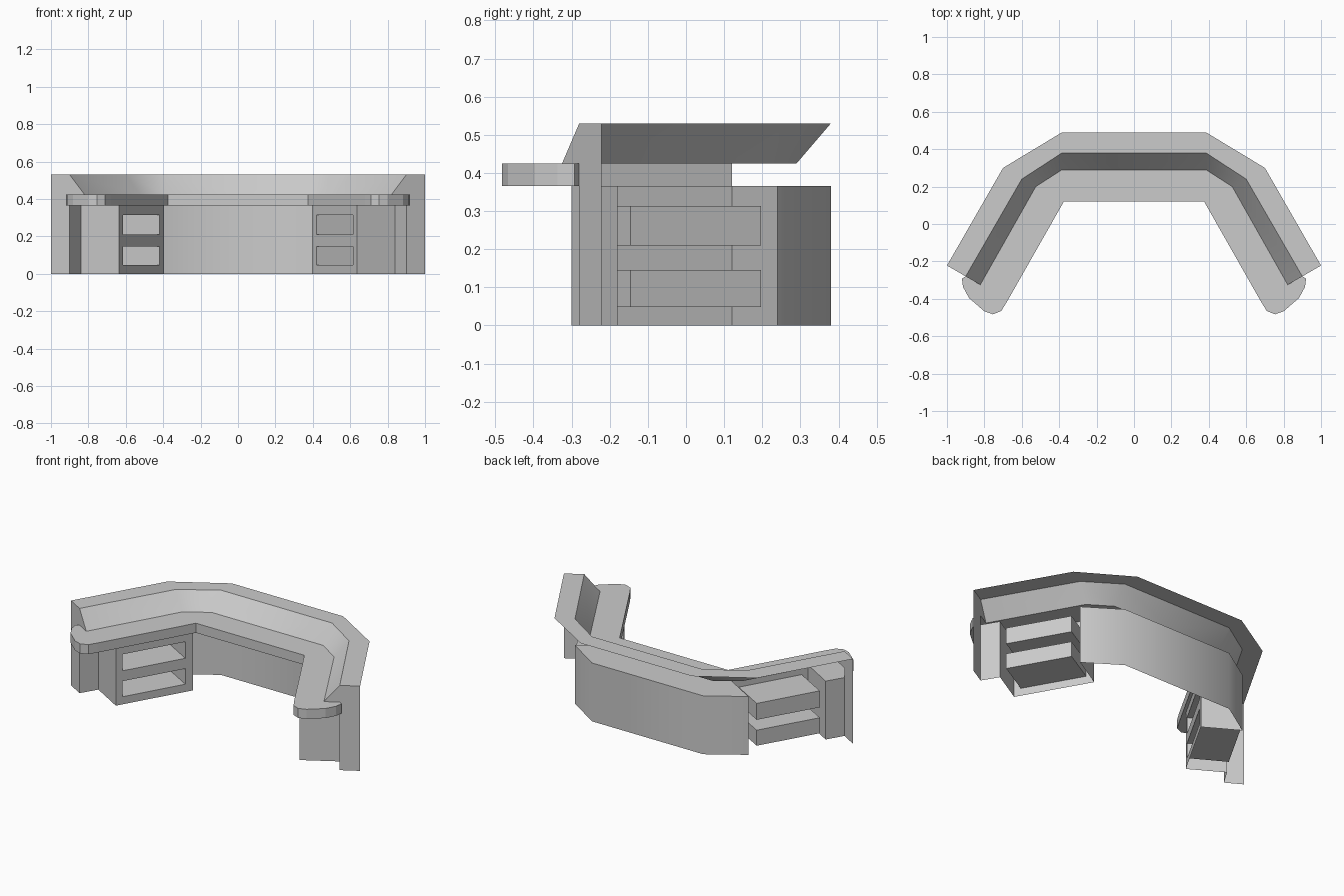
import bpy, math

if "Cube" in bpy.data.objects:
    bpy.data.objects.remove(bpy.data.objects["Cube"])

TOP, DESK, UNDER = 0.53, 0.425, 0.365

# Plan paths for the right half, from the centre line out to the arm end
OUTER = [(0, .49), (.385, .49), (.70, .30), (1.0, -.222)]
RIM = [(0, .38), (.385, .38), (.60, .24), (.90, -.28)]
SLOPE_FOOT = [(0, .29), (.385, .29), (.525, .20), (.822, -.325)]
ARM_END = [(.68, -.417), (.71, -.465), (.754, -.483), (.80, -.467), (.882, -.396),
           (.914, -.337), (.92, -.292), (.90, -.28)]
EDGE = [(0, .12), (.375, .12)] + ARM_END
UNIT_A, UNIT_B = (.635, -.30), (.395, .12)      # pedestal front, end to knee side
UNIT_END, KNEE_BACK = (.84, -.18), (.60, .24)


def build(name, verts, faces, smooth=False):
    """Make a half mesh and mirror it across x."""
    me = bpy.data.meshes.new(name)
    me.from_pydata(verts, [], faces)
    ob = bpy.data.objects.new(name, me)
    bpy.context.collection.objects.link(ob)
    m = ob.modifiers.new("Mirror", 'MIRROR')
    m.use_axis[0] = True
    m.merge_threshold = 0.0005
    if smooth:
        bpy.ops.object.select_all(action='DESELECT')
        ob.select_set(True)
        bpy.context.view_layer.objects.active = ob
        bpy.ops.object.modifier_apply(modifier="Mirror")
        bpy.ops.object.shade_smooth_by_angle(angle=math.radians(36))
    return ob


def strip(name, a, za, b, zb, smooth=False):
    """Quads joining two matching plan paths at two heights."""
    n = len(a)
    verts = [(x, y, za) for x, y in a] + [(x, y, zb) for x, y in b]
    return build(name, verts, [(i, i + 1, n + i + 1, n + i) for i in range(n - 1)], smooth)


def sheet(name, pts, z):
    """Flat horizontal panel."""
    return build(name, [(x, y, z) for x, y in pts], [tuple(range(len(pts)))])


# Raised counter ledge and its sloping inner face
strip("counter_ledge", RIM, TOP, OUTER, TOP)
strip("counter_slope", SLOPE_FOOT, DESK, RIM, TOP, True)
build("slope_end_cap", [(*SLOPE_FOOT[3], DESK), (*RIM[3], DESK), (*RIM[3], TOP)], [(0, 1, 2)])
strip("arm_end_panel", [RIM[3], OUTER[3]], 0, [RIM[3], OUTER[3]], TOP)

# Worktop with rounded ends, its front lip and its undersides
sheet("worktop", EDGE + SLOPE_FOOT[::-1], DESK)
strip("worktop_lip", EDGE, UNDER, EDGE, DESK)
sheet("knee_space_soffit", [EDGE[0], RIM[0], RIM[1], KNEE_BACK, UNIT_B, EDGE[1]], UNDER)
sheet("arm_overhang_soffit", [EDGE[1], UNIT_B, UNIT_A, UNIT_END] + ARM_END[::-1], UNDER)

# Vertical panels around the knee space and pedestal
strip("knee_wall", RIM[:3], 0, RIM[:3], UNDER, True)
knee = [KNEE_BACK, UNIT_B]
strip("pedestal_knee_side", knee, 0, knee, UNDER)
end = [UNIT_A, UNIT_END, RIM[3]]
strip("pedestal_end_side", end, 0, end, UNDER)


def unit_point(s, d, z):
    """Point on the pedestal: s along its front, d inward depth."""
    x = UNIT_A[0] + (UNIT_B[0] - UNIT_A[0]) * s
    y = UNIT_A[1] + (UNIT_B[1] - UNIT_A[1]) * s
    return (x + .868 * d, y + .497 * d, z)


# Pedestal front: a grid with two openings left out
S = [0, .083, .90, 1]
Z = [0, .048, .145, .21, .313, UNDER]
verts = [unit_point(s, 0, z) for z in Z for s in S]
faces = [(r * 4 + c, r * 4 + 4 + c, r * 4 + 5 + c, r * 4 + 1 + c)
         for r in range(5) for c in range(3) if not (c == 1 and r in (1, 3))]
build("pedestal_front", verts, faces)

# Open shelf boxes set behind the openings
for label, z0, z1 in (("lower", Z[1], Z[2]), ("upper", Z[3], Z[4])):
    verts = [unit_point(s, d, z) for d in (0, .24)
             for s, z in ((S[1], z0), (S[2], z0), (S[2], z1), (S[1], z1))]
    faces = [(4, 7, 6, 5)] + [(i, i + 4, (i + 1) % 4 + 4, (i + 1) % 4) for i in range(4)]
    build(label + "_shelf_box", verts, faces)
